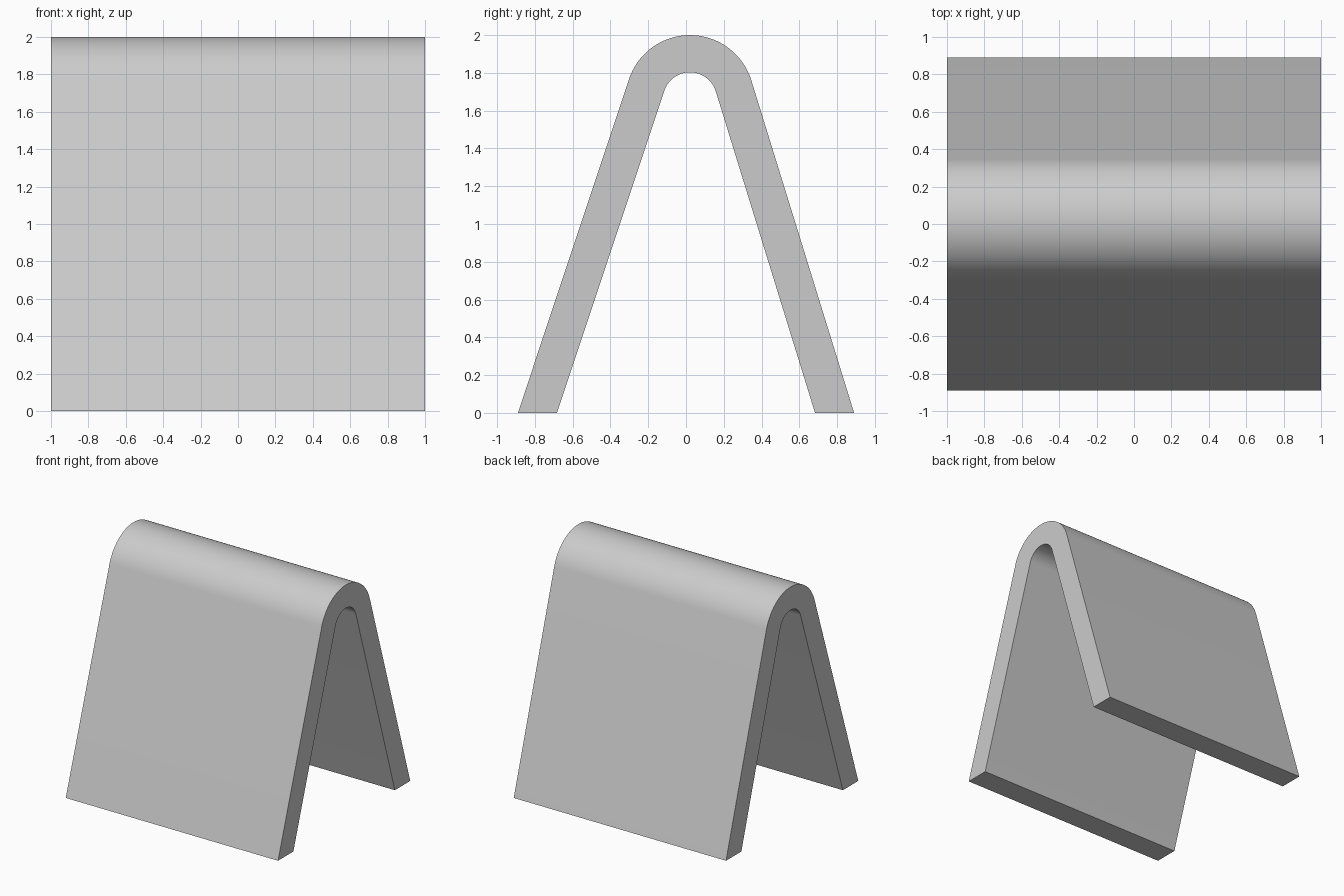
import bpy, bmesh, math

if "Cube" in bpy.data.objects:
    bpy.data.objects.remove(bpy.data.objects["Cube"])

HALF_WIDTH = 1.0
STEPS = 40
RIDGE_Y, RIDGE_Z = 0.021, 1.66


def side_curve(radius, foot):
    """Foot, tangent arc over the ridge, other foot, as (y, z) points."""
    def tangent_angle(y, turn):
        dy, dz = y - RIDGE_Y, -RIDGE_Z
        swing = math.acos(radius / math.hypot(dy, dz))
        return math.atan2(dz, dy) + turn * swing

    right = tangent_angle(foot, 1)
    left = tangent_angle(-foot, -1) + 2 * math.pi
    pts = [(foot, 0.0)]
    for i in range(STEPS + 1):
        a = right + (left - right) * i / STEPS
        pts.append((RIDGE_Y + radius * math.cos(a), RIDGE_Z + radius * math.sin(a)))
    return pts + [(-foot, 0.0)]


# Folded sheet: concentric outer and inner curves joined into a strip
outer = side_curve(0.34, 0.89)
inner = side_curve(0.143, 0.683)
bm = bmesh.new()
out_v = [bm.verts.new((-HALF_WIDTH, y, z)) for y, z in outer]
in_v = [bm.verts.new((-HALF_WIDTH, y, z)) for y, z in inner]
for i in range(len(outer) - 1):
    bm.faces.new((out_v[i], out_v[i + 1], in_v[i + 1], in_v[i]))

# Extrude the strip across the full width
ext = bmesh.ops.extrude_face_region(bm, geom=bm.faces[:], use_keep_orig=True)
moved = [g for g in ext["geom"] if isinstance(g, bmesh.types.BMVert)]
bmesh.ops.translate(bm, verts=moved, vec=(2 * HALF_WIDTH, 0, 0))
bmesh.ops.recalc_face_normals(bm, faces=bm.faces[:])

mesh = bpy.data.meshes.new("folded_tent_sign")
bm.to_mesh(mesh)
bm.free()
sign = bpy.data.objects.new("folded_tent_sign", mesh)
bpy.context.collection.objects.link(sign)

# Smooth fold, crisp edges
bpy.context.view_layer.objects.active = sign
sign.select_set(True)
bpy.ops.object.shade_smooth_by_angle(angle=math.radians(30))
